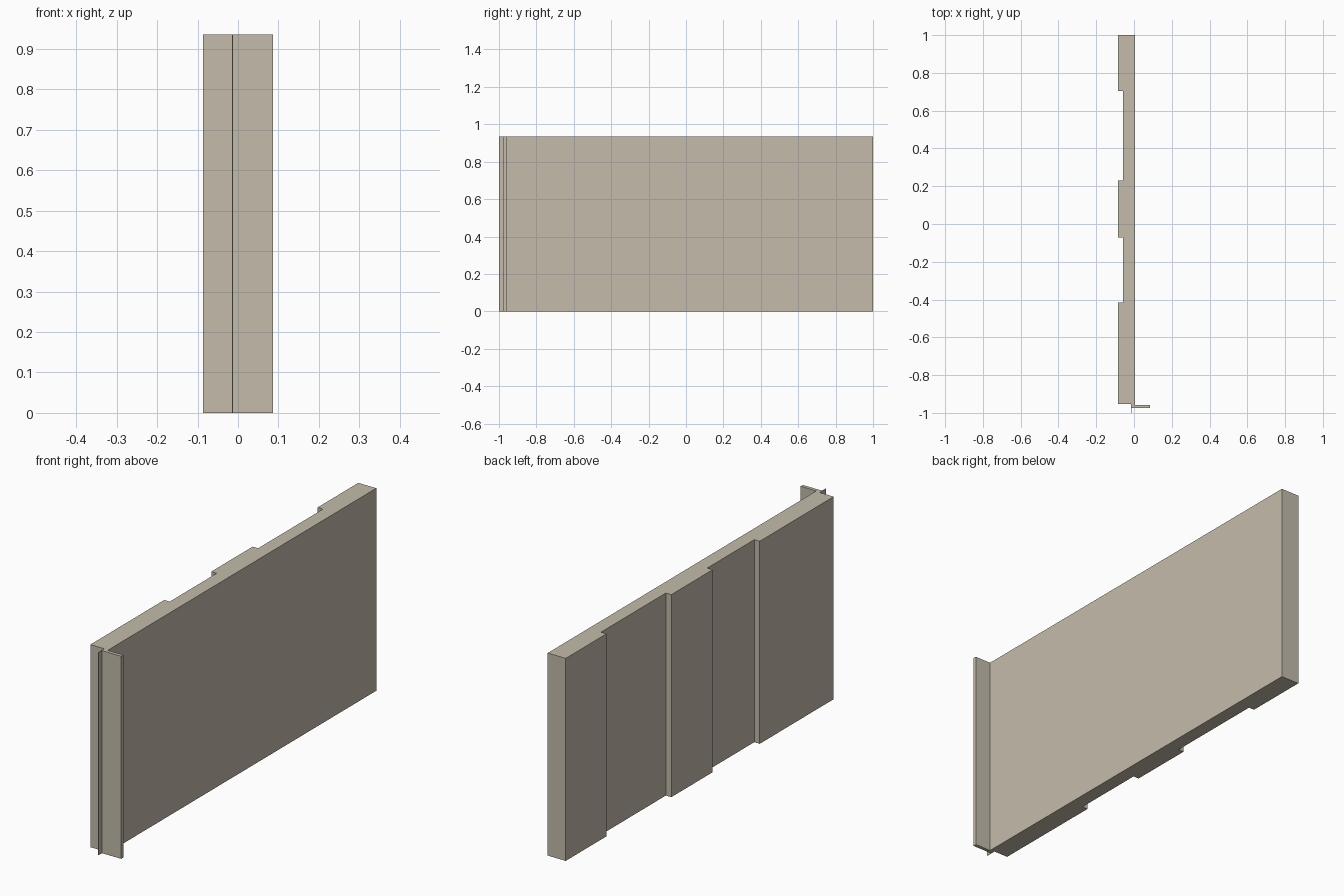
import bpy
import bmesh

if "Cube" in bpy.data.objects:
    bpy.data.objects.remove(bpy.data.objects["Cube"])

HEIGHT = 0.935

stone = bpy.data.materials.new("warm_beige")
stone.diffuse_color = (0.55, 0.50, 0.41, 1.0)
stone.use_nodes = True
stone.node_tree.nodes["Principled BSDF"].inputs["Base Color"].default_value = stone.diffuse_color


def extrude_profile(name, points):
    """Extrude a plan outline (x, y) straight up to the panel height."""
    bm = bmesh.new()
    base = bm.faces.new([bm.verts.new((x, y, 0)) for x, y in points])
    top = bmesh.ops.extrude_face_region(bm, geom=[base])["geom"]
    verts = [v for v in top if isinstance(v, bmesh.types.BMVert)]
    bmesh.ops.translate(bm, verts=verts, vec=(0, 0, HEIGHT))
    bmesh.ops.recalc_face_normals(bm, faces=bm.faces)
    mesh = bpy.data.meshes.new(name)
    bm.to_mesh(mesh)
    bm.free()
    mesh.materials.append(stone)
    obj = bpy.data.objects.new(name, mesh)
    bpy.context.collection.objects.link(obj)
    return obj


# Plan levels: flat face, outer rib face, recess face
FLAT, RIB, RECESS = 0.006, -0.086, -0.058
FRONT = -0.954           # front end of the slab
WEB, LIP = -0.015, -0.012  # thin strip, left and right sides

# Single outline: ribbed slab, side flange and thin front strip
outline = [(FLAT, 1.0), (RIB, 1.0)]
for rib_end, next_rib in ((0.703, 0.23), (-0.072, -0.415)):
    outline += [(RIB, rib_end), (RECESS, rib_end),
                (RECESS, next_rib), (RIB, next_rib)]
outline += [(RIB, FRONT), (WEB, FRONT),
            (WEB, -1.0), (LIP, -1.0),          # thin strip
            (LIP, -0.975), (0.086, -0.975),    # flange
            (0.086, -0.959), (FLAT, -0.959)]
extrude_profile("ribbed_wall_panel", outline)
